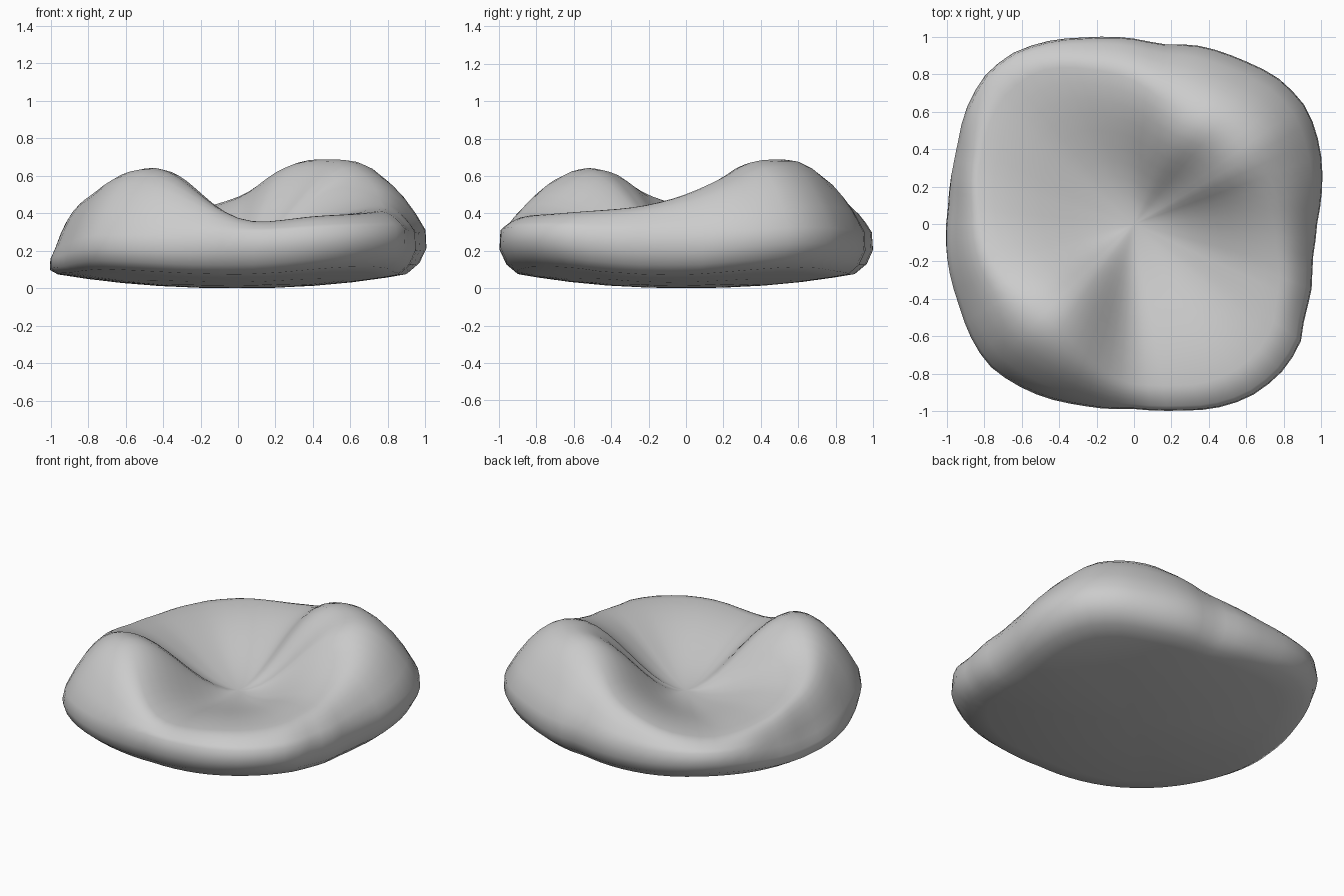
import bpy, bmesh, math

if "Cube" in bpy.data.objects:
    bpy.data.objects.remove(bpy.data.objects["Cube"])

# Plan outline, anticlockwise from the right side
OUTLINE = [(.98, 0), (1, .4), (.93, .62), (.78, .78), (.58, .88), (.33, .96), (.15, .96),
           (-.25, 1), (-.47, .98), (-.65, .92), (-.8, .8), (-.9, .62), (-.95, .4),
           (-.99, .1), (-1, -.2), (-.94, -.43), (-.88, -.6), (-.78, -.76), (-.62, -.87),
           (-.45, -.94), (-.3, -.97), (0, -.99), (.23, -1), (.43, -.99), (.62, -.93),
           (.79, -.8), (.9, -.63), (.91, -.5), (.95, -.38), (.955, -.2)]
# Rim height by direction in degrees: two humps, two low lips
RIM = [(0, .50), (16, .59), (30, .68), (44, .69), (58, .685), (74, .61), (87, .50),
       (100, .44), (115, .39), (135, .35), (160, .38), (180, .43), (200, .52),
       (215, .62), (230, .65), (243, .60), (255, .50), (263, .42), (274, .35),
       (284, .36), (295, .385), (315, .40), (340, .43), (350, .46)]
FLOOR = .22
N = 72


def sample(table, a):
    """Periodic linear interpolation of (degrees, value) pairs."""
    pts = [(table[-1][0] - 360, table[-1][1])] + table + [(table[0][0] + 360, table[0][1])]
    for (a0, v0), (a1, v1) in zip(pts, pts[1:]):
        if a0 <= a <= a1:
            return v0 + (v1 - v0) * (a - a0) / (a1 - a0)
    return table[0][1]


RADIUS = sorted((math.degrees(math.atan2(y, x)) % 360, math.hypot(x, y)) for x, y in OUTLINE)


def section(a, R):
    """Cross-section from underside centre, around the edge, to the dished top."""
    t = math.radians(a)
    rim = sum(sample(RIM, (a + d) % 360) for d in (-4, 0, 4)) / 3
    corner = min(1, max(0, (R - 1) / .17))
    crest = .86 - .23 * min(1, max(0, rim - .38) / .27)
    left = max(0, -math.cos(t)) ** 1.5 * (1 - .8 * corner)
    edge = .30 - .10 * left + .04 * corner
    # shallow bowl underside and rounded side wall
    pts = [(f, (.095 + .025 * corner - .015 * left) * (f * R) ** 2.2) for f in (.2, .42, .62, .8, .9 + .06 * left)]
    pts += [(.96 + .04 * left, .125 - .03 * left + .065 * corner),
            (.995, .20 - .05 * left + .06 * corner), (.99 - .02 * left, edge)]
    edge = min(edge, rim - .015)
    pts[-1] = (pts[-1][0], edge)
    # outer shoulder up to the crest
    r0 = pts[-1][0]
    for i in range(1, 7):
        u = i / 6
        pts.append((r0 + (crest - r0) * u, edge + (rim - edge) * (1 - (1 - u) ** 2.1)))
    # inner slope down to the hollow
    for i in range(1, 10):
        u = i / 10
        s = .5 - .5 * math.cos(math.pi * u)
        pts.append((crest * (1 - u), rim + (FLOOR - rim) * s))
    return pts


bm = bmesh.new()
rings = None
for k in range(N):
    a = 360 * k / N
    t = math.radians(a)
    R = sum(sample(RADIUS, (a + d) % 360) for d in (-2, 0, 2)) / 3
    sec = section(a, R)
    rings = rings or [[] for _ in sec]
    for ring, (f, z) in zip(rings, sec):
        ring.append(bm.verts.new((f * R * math.cos(t), f * R * math.sin(t), z)))
for lo, hi in zip(rings, rings[1:]):
    for k in range(N):
        j = (k + 1) % N
        bm.faces.new((lo[k], lo[j], hi[j], hi[k]))
# close the centre of the underside and the hollow
for ring, z in ((rings[0], 0), (rings[-1], FLOOR)):
    c = bm.verts.new((0, 0, z))
    for k in range(N):
        bm.faces.new((ring[k], ring[(k + 1) % N], c))
bmesh.ops.recalc_face_normals(bm, faces=bm.faces)

# Soft dished cushion body
mesh = bpy.data.meshes.new("dished_cushion")
bm.to_mesh(mesh)
bm.free()
mesh.shade_smooth()
cushion = bpy.data.objects.new("dished_cushion", mesh)
bpy.context.collection.objects.link(cushion)
